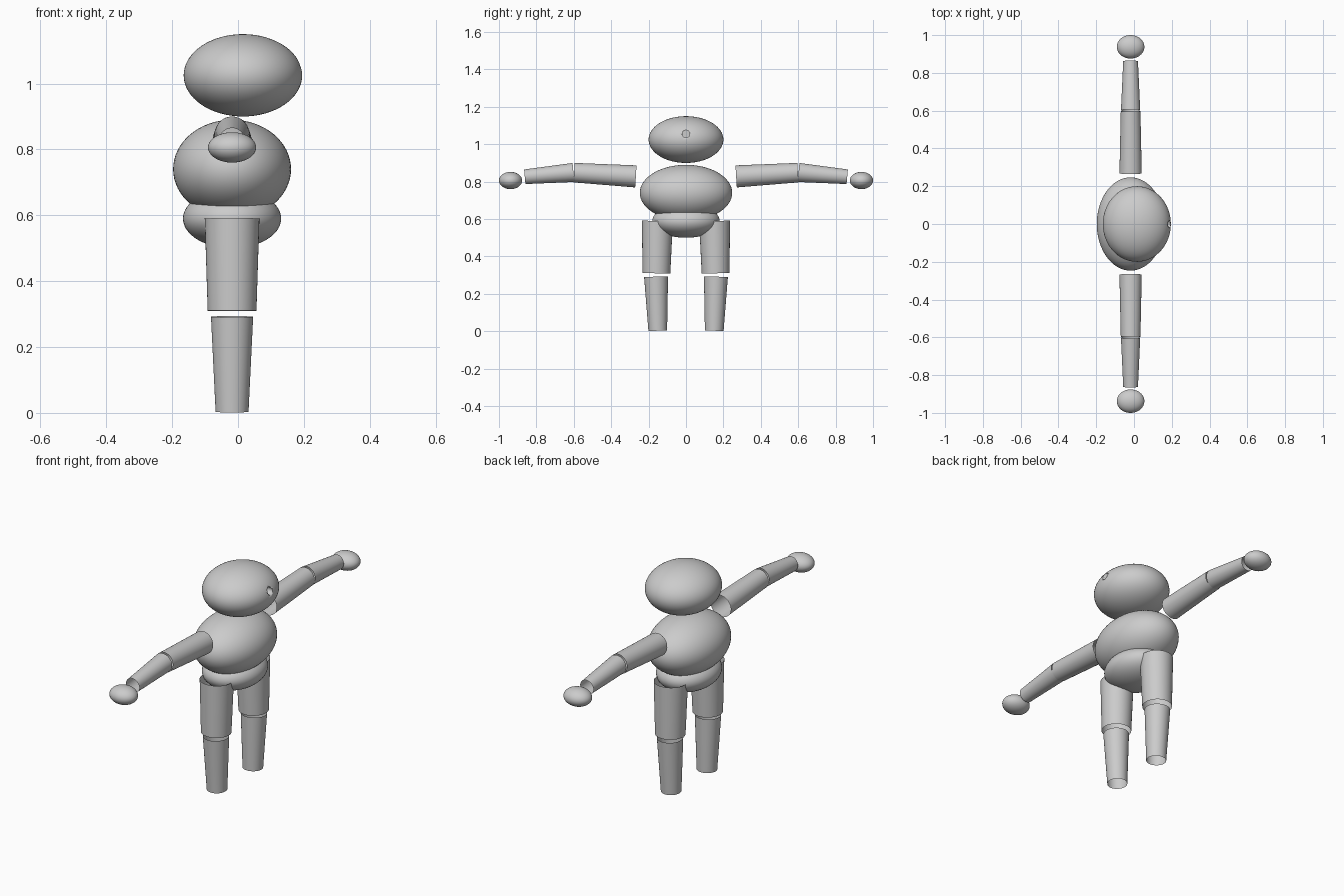
import bpy
from mathutils import Vector

cube = bpy.data.objects.get("Cube")
if cube:
    bpy.data.objects.remove(cube, do_unlink=True)

# Single flat colour
grey = bpy.data.materials.new("plain_grey")
grey.use_nodes = True
colour = (0.6, 0.6, 0.6, 1)
grey.diffuse_color = colour
grey.node_tree.nodes["Principled BSDF"].inputs["Base Color"].default_value = colour


def finish(name):
    obj = bpy.context.object
    obj.name = name
    obj.data.materials.append(grey)
    bpy.ops.object.shade_smooth_by_angle()
    return obj


def ellipsoid(name, centre, radii):
    bpy.ops.mesh.primitive_uv_sphere_add(segments=64, ring_count=32, radius=1, location=centre)
    bpy.context.object.scale = radii
    bpy.ops.object.transform_apply(location=False, rotation=False, scale=True)
    return finish(name)


def tube(name, start, end, r_start, r_end):
    """Open tapered tube between two points."""
    start, end = Vector(start), Vector(end)
    axis = end - start
    bpy.ops.mesh.primitive_cone_add(vertices=48, radius1=r_start, radius2=r_end,
                                    depth=axis.length, end_fill_type='NOTHING',
                                    location=(start + end) / 2)
    bpy.context.object.rotation_euler = axis.to_track_quat('Z', 'Y').to_euler()
    return finish(name)


# Body
X = -0.018
ellipsoid("torso", (X, 0, 0.74), (0.179, 0.247, 0.15))
ellipsoid("pelvis", (X, 0, 0.59), (0.149, 0.18, 0.09))
head = ellipsoid("head", (0.015, 0, 1.025), (0.18, 0.2, 0.125))

# Small round socket cut into the face
bpy.ops.mesh.primitive_cylinder_add(vertices=24, radius=0.02, depth=0.1,
                                    location=(0.2, 0, 1.055), rotation=(0, 1.5708, 0))
cutter = finish("socket_cutter")
cutter.hide_render = True
bpy.context.view_layer.objects.active = head
cut = head.modifiers.new("socket", 'BOOLEAN')
cut.operation = 'DIFFERENCE'
cut.object = cutter
bpy.ops.object.modifier_apply(modifier=cut.name)
bpy.data.objects.remove(cutter, do_unlink=True)

# Limbs on both sides
for side, s in (("left", 1), ("right", -1)):
    tube(f"{side}_upper_arm", (X, s * 0.268, 0.828), (X, s * 0.598, 0.848), 0.059, 0.052)
    tube(f"{side}_forearm", (X, s * 0.602, 0.849), (X, s * 0.862, 0.826), 0.051, 0.039)
    ellipsoid(f"{side}_hand", (X, s * 0.938, 0.806), (0.073, 0.062, 0.046))
    tube(f"{side}_thigh", (X, s * 0.153, 0.59), (X, s * 0.158, 0.31), 0.083, 0.074)
    tube(f"{side}_shin", (X, s * 0.16, 0.292), (X, s * 0.151, 0.003), 0.064, 0.05)
